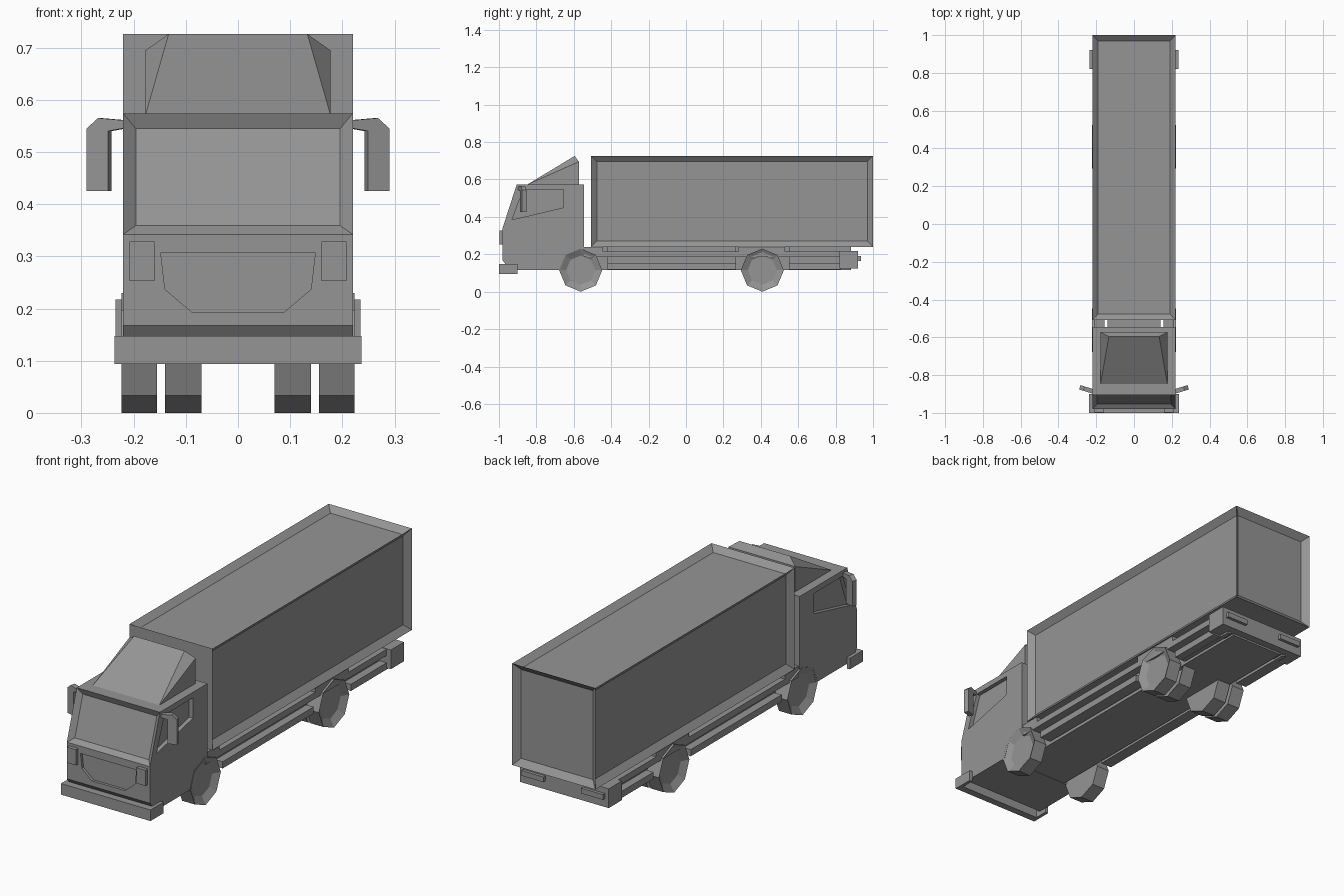
import bpy, bmesh, math
from mathutils import Matrix, Vector

cube = bpy.data.objects.get("Cube")
if cube:
    bpy.data.objects.remove(cube, do_unlink=True)

GREY = (0.3, 0.3, 0.3, 1)
grey = bpy.data.materials.new("plain_grey")
grey.use_nodes = True
grey.diffuse_color = GREY
grey.node_tree.nodes["Principled BSDF"].inputs["Base Color"].default_value = GREY

SIDES = (("left", 1), ("right", -1))


def finish(name, bm):
    bmesh.ops.recalc_face_normals(bm, faces=bm.faces[:])
    mesh = bpy.data.meshes.new(name)
    bm.to_mesh(mesh)
    bm.free()
    mesh.materials.append(grey)
    ob = bpy.data.objects.new(name, mesh)
    bpy.context.collection.objects.link(ob)
    return ob


def prism_mesh(axis, pts, lo, hi):
    """Extrude a 2D outline along an axis from lo to hi."""
    place = {"x": lambda a, b, d: (d, a, b),
             "y": lambda a, b, d: (a, d, b),
             "z": lambda a, b, d: (a, b, d)}[axis]
    bm = bmesh.new()
    ends = [[bm.verts.new(place(a, b, d)) for a, b in pts] for d in (lo, hi)]
    bm.faces.new(ends[0])
    bm.faces.new(ends[1])
    n = len(pts)
    for i in range(n):
        j = (i + 1) % n
        bm.faces.new((ends[0][i], ends[0][j], ends[1][j], ends[1][i]))
    bmesh.ops.recalc_face_normals(bm, faces=bm.faces[:])
    return bm


def prism(name, axis, pts, lo, hi):
    return finish(name, prism_mesh(axis, pts, lo, hi))


def box_mesh(x, y, z):
    return prism_mesh("z", [(x[0], y[0]), (x[1], y[0]), (x[1], y[1]), (x[0], y[1])], *z)


def box(name, x, y, z):
    return finish(name, box_mesh(x, y, z))


def recess(bm, rule, margin, depth):
    """Sink a bordered panel into each face whose normal meets the rule."""
    bm.normal_update()
    faces = [f for f in bm.faces if rule(f.normal)]
    bmesh.ops.inset_individual(bm, faces=faces, thickness=margin, depth=-depth)


def cut(target, cutter):
    mod = target.modifiers.new("cut", "BOOLEAN")
    mod.solver = "EXACT"
    mod.object = cutter
    bpy.context.view_layer.objects.active = target
    bpy.ops.object.modifier_apply(modifier=mod.name)
    bpy.data.objects.remove(cutter, do_unlink=True)


# Cargo box with sunken panels on the sides, back and roof
bm = box_mesh((-0.22, 0.22), (-0.507, 1.0), (0.24, 0.726))
recess(bm, lambda n: abs(n.x) > 0.9 or n.y > 0.9 or n.z > 0.9, 0.043, 0.025)
finish("cargo_box", bm)

# Cab with sunken windscreen and wheel arches
cab_outline = [(-0.98, 0.167), (-0.98, 0.342), (-0.905, 0.574), (-0.545, 0.574),
               (-0.545, 0.225), (-0.565, 0.225), (-0.64, 0.192), (-0.67, 0.115),
               (-0.94, 0.115)]
bm = prism_mesh("x", cab_outline, -0.22, 0.22)
recess(bm, lambda n: n.y < -0.9 and n.z > 0.2, 0.034, 0.02)
cab = finish("cab", bm)

# Side windows and front grille cut into the cab
window = [(-0.87, 0.547), (-0.655, 0.547), (-0.655, 0.45), (-0.93, 0.385)]
for side, s in SIDES:
    cut(cab, prism("window_cutter", "x", window, s * 0.2, s * 0.26))
grille = [(-0.148, 0.307), (-0.14, 0.237), (-0.087, 0.192),
          (0.087, 0.192), (0.14, 0.237), (0.148, 0.307)]
cut(cab, prism("grille_cutter", "y", grille, -1.05, -0.967))

# Roof air deflector
bm = bmesh.new()
for s in (1, -1):
    for p in ((0.177, -0.85, 0.572), (0.177, -0.573, 0.572),
              (0.177, -0.573, 0.695), (0.133, -0.595, 0.726)):
        bm.verts.new((s * p[0], p[1], p[2]))
bmesh.ops.convex_hull(bm, input=bm.verts[:])
bmesh.ops.dissolve_limit(bm, angle_limit=0.01, verts=bm.verts[:], edges=bm.edges[:])
finish("roof_deflector", bm)

# Bumpers
front = [(-0.237, -1.0), (0.237, -1.0), (0.237, -0.9), (0.221, -0.9),
         (0.221, -0.965), (-0.221, -0.965), (-0.221, -0.9), (-0.237, -0.9)]
prism("front_bumper", "z", front, 0.094, 0.147)
box("rear_bumper", (-0.235, 0.235), (0.82, 0.92), (0.125, 0.217))

# Chassis
box("chassis", (-0.14, 0.14), (-0.72, 0.883), (0.116, 0.24))


def wheel(name, s, inner, outer, y):
    r = 0.115
    ring = [(y + r * math.cos(k * math.pi / 4), r + r * math.sin(k * math.pi / 4))
            for k in range(8)]
    bm = prism_mesh("x", ring, s * inner, s * outer)
    recess(bm, lambda n: n.x * s > 0.9, 0.037, 0.02)
    finish(name, bm)


# Parts that repeat on both sides
for side, s in SIDES:
    wheel(side + "_front_wheel", s, 0.155, 0.223, -0.563)
    wheel(side + "_rear_outer_wheel", s, 0.155, 0.223, 0.408)
    wheel(side + "_rear_inner_wheel", s, 0.07, 0.14, 0.408)

    def side_box(name, x, y, z):
        box(side + "_" + name, (s * x[0], s * x[1]), y, z)

    depth = (0.155, 0.213)
    side_box("front_fender", depth, (-0.545, -0.445), (0.185, 0.24))
    side_box("rear_fender", depth, (0.28, 0.53), (0.185, 0.24))
    side_box("upper_rail", depth, (-0.45, 0.83), (0.185, 0.215))
    side_box("middle_lower_rail", depth, (-0.42, 0.268), (0.118, 0.15))
    side_box("rear_lower_rail", depth, (0.55, 0.83), (0.118, 0.15))
    side_box("rail_backing", (0.155, 0.175), (-0.42, 0.268), (0.13, 0.24))
    side_box("rear_rail_backing", (0.155, 0.175), (0.55, 0.883), (0.116, 0.24))
    side_box("headlamp", (0.16, 0.208), (-0.997, -0.975), (0.253, 0.328))
    side_box("tail_lamp", (0.1, 0.215), (0.915, 0.935), (0.165, 0.19))

    # Wing mirror with its arm, swung slightly backwards
    outline = [(-0.01, 0.56), (0.05, 0.565), (0.073, 0.545), (0.073, 0.425),
               (0.03, 0.425), (0.03, 0.54), (-0.01, 0.547)]
    bm = prism_mesh("y", outline, -0.012, 0.012)
    bm.transform(Matrix.Diagonal((s, 1, 1, 1))
                 @ Matrix.Translation(Vector((0.217, -0.886, 0)))
                 @ Matrix.Rotation(math.radians(17), 4, "Z"))
    finish(side + "_mirror", bm)
